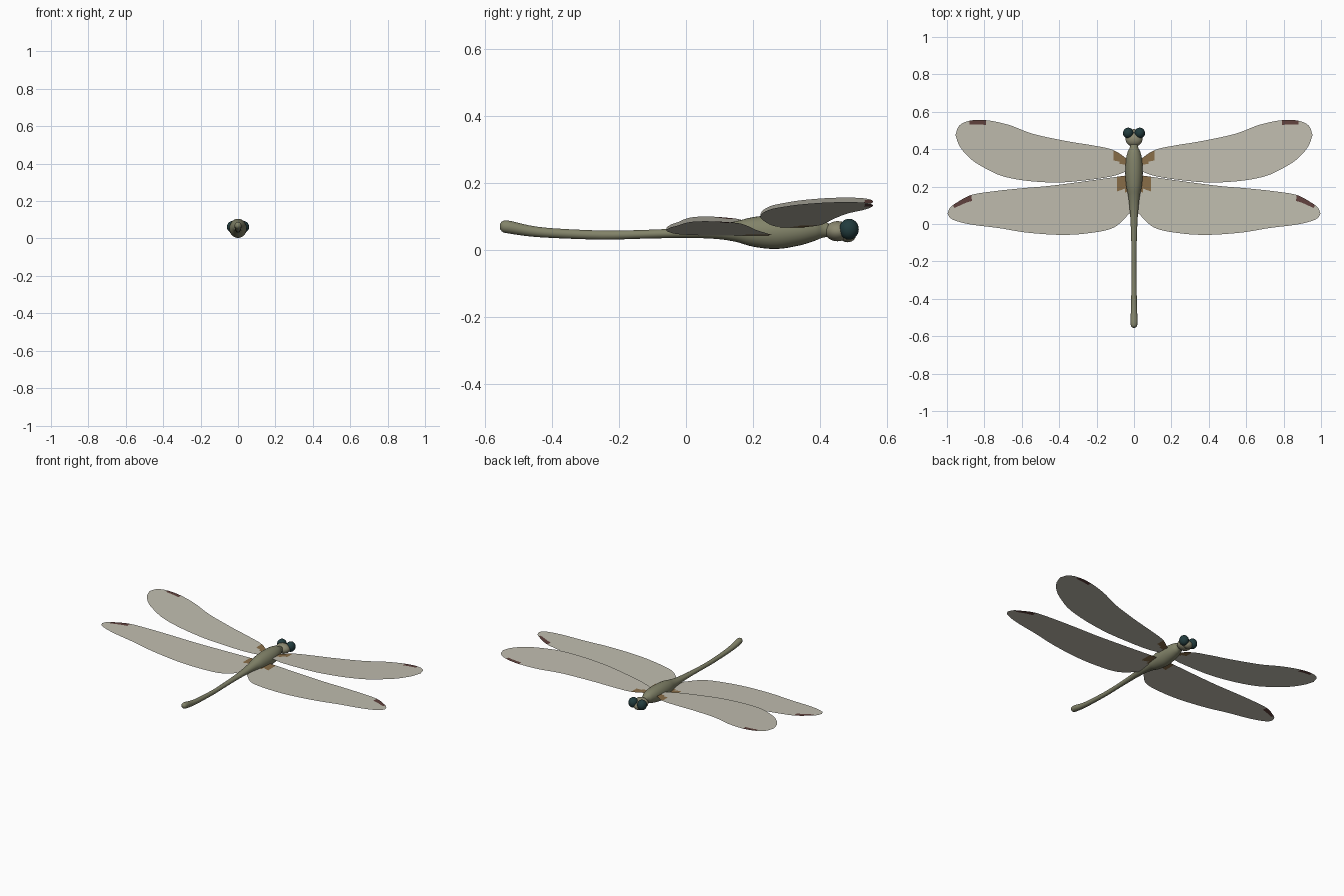
import bpy, bmesh, math
from mathutils import Vector

if "Cube" in bpy.data.objects:
    bpy.data.objects.remove(bpy.data.objects["Cube"])


def material(name, rgb):
    m = bpy.data.materials.new(name)
    m.diffuse_color = (*rgb, 1)
    m.use_nodes = True
    m.node_tree.nodes["Principled BSDF"].inputs["Base Color"].default_value = m.diffuse_color
    return m


OLIVE = material("olive body", (0.225, 0.228, 0.142))
TAN = material("pale olive head", (0.26, 0.25, 0.165))
EYE = material("dark teal eye", (0.016, 0.045, 0.048))
WING = material("smoky wing", (0.53, 0.51, 0.43))
AMBER = material("amber wing root", (0.25, 0.155, 0.065))
SPOT = material("brown wing spot", (0.12, 0.055, 0.048))


def finish(bm, name, mats, smooth=True):
    me = bpy.data.meshes.new(name)
    bm.to_mesh(me)
    bm.free()
    for m in mats:
        me.materials.append(m)
    for p in me.polygons:
        p.use_smooth = smooth
    ob = bpy.data.objects.new(name, me)
    bpy.context.collection.objects.link(ob)
    return ob


def spline(pts, steps):
    """Catmull-Rom curve through the points."""
    pts = [Vector(p) for p in pts]
    ext = [2 * pts[0] - pts[1]] + pts + [2 * pts[-1] - pts[-2]]
    out = []
    for i in range(1, len(ext) - 2):
        a, b, c, d = ext[i - 1:i + 3]
        for k in range(steps):
            t = k / steps
            out.append(0.5 * (2 * b + (c - a) * t + (2 * a - 5 * b + 4 * c - d) * t * t
                              + (3 * b - a - 3 * c + d) * t ** 3))
    return out + [pts[-1]]


# body: thorax and abdomen lofted from (y, half width, bottom, top)
SECTIONS = [
    (0.425, 0.020, 0.040, 0.080), (0.405, 0.024, 0.036, 0.088), (0.385, 0.034, 0.028, 0.097),
    (0.34, 0.044, 0.014, 0.104), (0.27, 0.047, 0.003, 0.105), (0.20, 0.041, 0.010, 0.098),
    (0.15, 0.031, 0.024, 0.086), (0.09, 0.024, 0.033, 0.075), (0.0, 0.018, 0.036, 0.066),
    (-0.12, 0.014, 0.034, 0.060), (-0.25, 0.013, 0.031, 0.058), (-0.40, 0.015, 0.036, 0.065),
    (-0.47, 0.017, 0.041, 0.074), (-0.52, 0.019, 0.048, 0.086), (-0.545, 0.016, 0.053, 0.087),
    (-0.555, 0.006, 0.063, 0.077)]
bm = bmesh.new()
rings = []
N = 24
for s in spline(SECTIONS, 4):
    y, w, lo, hi = s
    rings.append([bm.verts.new((w * math.cos(2 * math.pi * i / N), y,
                                (lo + hi) / 2 + (hi - lo) / 2 * math.sin(2 * math.pi * i / N)))
                  for i in range(N)])
for a, b in zip(rings, rings[1:]):
    for i in range(N):
        bm.faces.new((a[i], a[(i + 1) % N], b[(i + 1) % N], b[i]))
bm.faces.new(rings[0])
bm.faces.new(rings[-1])
bmesh.ops.recalc_face_normals(bm, faces=bm.faces)
finish(bm, "body", [OLIVE])


def ellipsoid(name, centre, radii, mat):
    bm = bmesh.new()
    bmesh.ops.create_uvsphere(bm, u_segments=28, v_segments=18, radius=1)
    for v in bm.verts:
        v.co = Vector([c + r * q for c, r, q in zip(centre, radii, v.co)])
    finish(bm, name, [mat])


# head, face and eyes
ellipsoid("head", (0, 0.452, 0.056), (0.045, 0.038, 0.030), TAN)
ellipsoid("face", (0, 0.482, 0.046), (0.030, 0.025, 0.023), TAN)
for side, tag in ((1, "right"), (-1, "left")):
    ellipsoid(tag + "_eye", (side * 0.031, 0.486, 0.062), (0.028, 0.029, 0.031), EYE)

# wing outlines, root to tip: leading and trailing edge with matching points
FORE_LEAD = [(0.02, 0.335), (0.11, 0.395), (0.22, 0.42), (0.36, 0.443), (0.54, 0.482), (0.67, 0.53),
             (0.79, 0.555), (0.88, 0.552), (0.935, 0.525), (0.955, 0.475)]
FORE_TRAIL = [(0.02, 0.29), (0.11, 0.257), (0.24, 0.236), (0.40, 0.222), (0.565, 0.23), (0.70, 0.255),
              (0.79, 0.295), (0.87, 0.345), (0.93, 0.412), (0.955, 0.475)]
HIND_LEAD = [(0.02, 0.262), (0.11, 0.25), (0.28, 0.226), (0.45, 0.204), (0.60, 0.191), (0.75, 0.175),
             (0.87, 0.155), (0.95, 0.113), (0.985, 0.085), (0.997, 0.055)]
HIND_TRAIL = [(0.02, 0.06), (0.11, -0.02), (0.25, -0.05), (0.40, -0.058), (0.58, -0.045),
              (0.72, -0.022), (0.85, -0.006), (0.93, 0.01), (0.98, 0.03), (0.997, 0.055)]
ROWS = 10


def fore_rule(x, y, row):
    if 0.795 < x < 0.885 and row == 0:
        return 2
    return 1 if x < 0.105 and y > 0.30 + 0.6 * (x - 0.03) else 0


def hind_rule(x, y, row):
    if 0.87 < x < 0.965 and row < 2:
        return 2
    return 1 if x < 0.085 and y > 0.18 else 0


def wing(name, lead, trail, z0, rise, rule, side):
    bm = bmesh.new()
    grid = []
    for a, b in zip(spline(lead, 6), spline(trail, 6)):
        col = []
        for r in range(ROWS + 1):
            p = a.lerp(b, r / ROWS)
            # small roll: the left wings sit a little higher than the right
            z = z0 + (rise - 0.007 * side) * p.x
            col.append(bm.verts.new((side * p.x, p.y, z)))
        grid.append(col)
    for a, b in zip(grid, grid[1:]):
        for r in range(ROWS):
            f = bm.faces.new((a[r], a[r + 1], b[r + 1], b[r]))
            c = f.calc_center_median()
            f.material_index = rule(abs(c.x), c.y, r)
    bmesh.ops.remove_doubles(bm, verts=bm.verts, dist=1e-5)
    bm.normal_update()
    if sum(f.normal.z for f in bm.faces) < 0:
        bmesh.ops.reverse_faces(bm, faces=bm.faces)
    finish(bm, name, [WING, AMBER, SPOT])


for side, tag in ((1, "right"), (-1, "left")):
    wing(tag + "_fore_wing", FORE_LEAD, FORE_TRAIL, 0.064, 0.090, fore_rule, side)
    wing(tag + "_hind_wing", HIND_LEAD, HIND_TRAIL, 0.042, 0.051, hind_rule, side)
